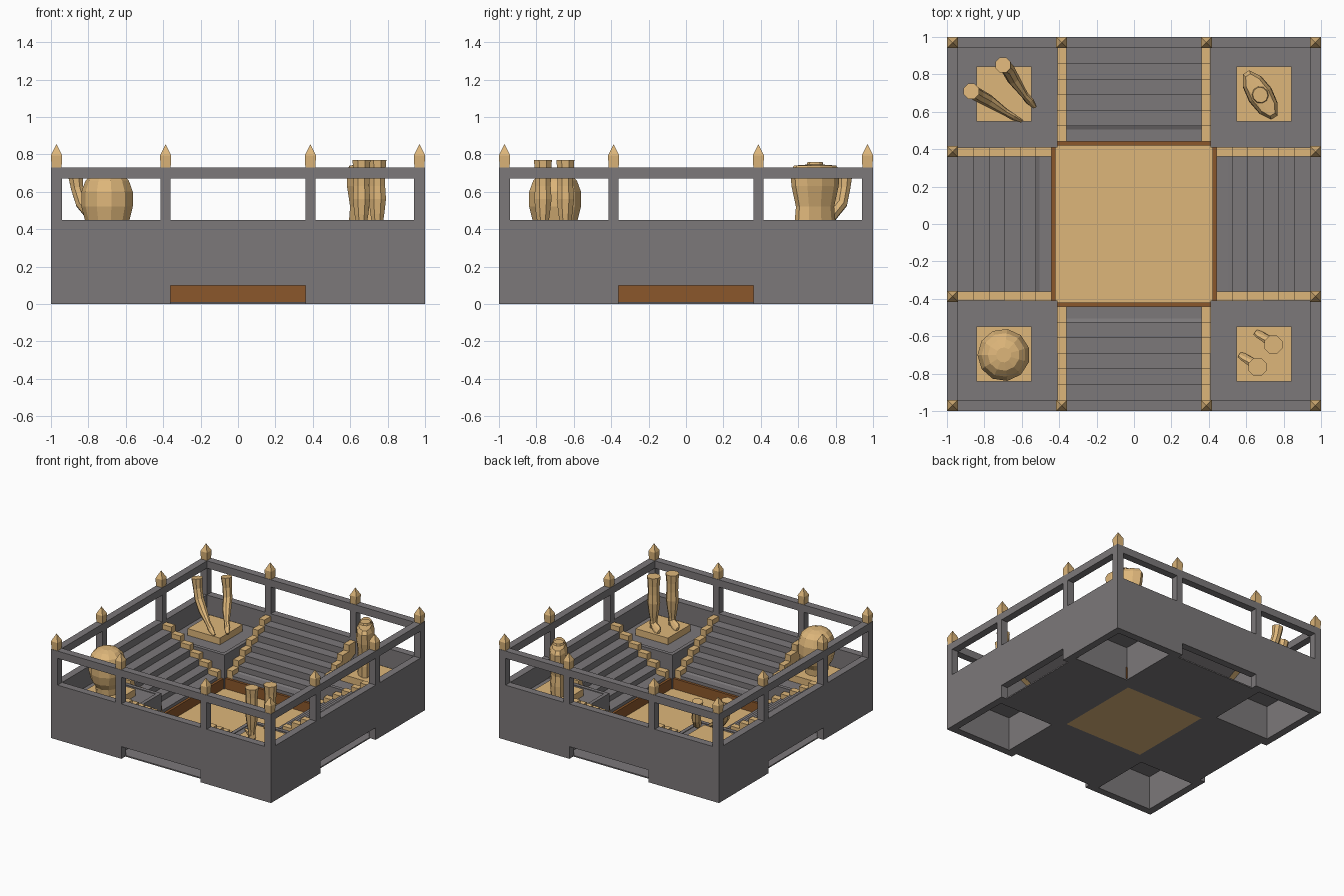
import bpy, bmesh
from math import cos, sin, pi, radians
from mathutils import Vector, Matrix

if "Cube" in bpy.data.objects:
    bpy.data.objects.remove(bpy.data.objects["Cube"])


def material(name, rgb):
    m = bpy.data.materials.new(name)
    m.diffuse_color = (*rgb, 1)
    m.use_nodes = True
    m.node_tree.nodes["Principled BSDF"].inputs["Base Color"].default_value = m.diffuse_color
    return m


STONE = material("stone", (0.2, 0.188, 0.193))
GOLD = material("gold", (0.73, 0.47, 0.195))
BROWN = material("brown", (0.26, 0.096, 0.024))


def finish(name, bm, mat):
    bmesh.ops.recalc_face_normals(bm, faces=bm.faces[:])
    me = bpy.data.meshes.new(name)
    bm.to_mesh(me)
    bm.free()
    me.materials.append(mat)
    ob = bpy.data.objects.new(name, me)
    bpy.context.collection.objects.link(ob)
    return ob


def prism(bm, outline, x0, x1):
    """Extrude a (y, z) outline from x0 to x1."""
    f = bm.faces.new([bm.verts.new((x0, y, z)) for y, z in outline])
    r = bmesh.ops.extrude_face_region(bm, geom=[f])
    vs = [v for v in r["geom"] if isinstance(v, bmesh.types.BMVert)]
    bmesh.ops.translate(bm, verts=vs, vec=(x1 - x0, 0, 0))


def box(bm, x0, x1, y0, y1, z0, z1):
    prism(bm, [(y0, z0), (y1, z0), (y1, z1), (y0, z1)], x0, x1)


def four_sides(name, mat, build):
    """Build a part on the +y side and turn it to all four sides."""
    for k in range(4):
        bm = bmesh.new()
        build(bm)
        bmesh.ops.rotate(bm, verts=bm.verts[:], matrix=Matrix.Rotation(k * pi / 2, 3, 'Z'))
        finish(f"{name}_{k + 1}", bm, mat)


def loft(name, rings, sides=8, turn=0):
    """Skin rings (x, y, z, rx, ry), listed from the top down."""
    bm = bmesh.new()
    pts = [Vector(r[:3]) for r in rings]
    loops = []
    for i, r in enumerate(rings):
        t = pts[min(i + 1, len(pts) - 1)] - pts[max(i - 1, 0)]
        q = Vector((0, 0, -1)).rotation_difference(t)
        spin = Matrix.Rotation(turn, 3, 'Z')
        loops.append([bm.verts.new(pts[i] + q @ (spin @ Vector(
            (r[3] * cos(2 * pi * (j + .5) / sides), r[4] * sin(2 * pi * (j + .5) / sides), 0))))
            for j in range(sides)])
    for a, b in zip(loops, loops[1:]):
        for j in range(sides):
            k = (j + 1) % sides
            bm.faces.new((a[j], a[k], b[k], b[j]))
    bm.faces.new(loops[0])
    bm.faces.new(loops[-1][::-1])
    return finish(name, bm, GOLD)


# Outer walls with a low slot in the middle
def wall(bm):
    box(bm, -1, .94, .94, 1, .10, .45)
    box(bm, -1, -.36, .94, 1, 0, .10)
    box(bm, .36, .94, .94, 1, 0, .10)


# Handrails and their posts
def railing(bm):
    box(bm, -1, .94, .94, 1, .67, .73)
    for x0, x1 in ((-1, -.94), (-.415, -.36), (.36, .415)):
        box(bm, x0, x1, .94, 1, .45, .67)


# Pointed finials above every post
def finials(bm):
    for x in (-.97, -.387, .387):
        rings = [[bm.verts.new((x + sx * r, .97 + sy * r, z))
                  for sx, sy in ((-1, -1), (1, -1), (1, 1), (-1, 1))]
                 for r, z in ((.027, .73), (.03, .795))]
        tip = bm.verts.new((x, .97, .855))
        bm.faces.new(rings[0][::-1])
        for j in range(4):
            k = (j + 1) % 4
            bm.faces.new((rings[0][j], rings[0][k], rings[1][k], rings[1][j]))
            bm.faces.new((rings[1][j], rings[1][k], tip))


# Stairs from the pit up to the wall, hollow underneath
STEPS, RUN, RISE = 6, .5 / 6, .052


def stair_outline(lift):
    pts = [(.44, .10)]
    for i in range(STEPS):
        z = .13 + i * RISE + lift
        pts += [(.44 + i * RUN, z), (.44 + (i + 1) * RUN, z)]
    return pts + [(.94, .33)]


def stairs(bm):
    prism(bm, stair_outline(0), -.36, .36)


def stair_trim(bm):
    prism(bm, stair_outline(.04), -.41, -.36)
    prism(bm, stair_outline(.04), .36, .41)


# Corner platforms, open from below
def platform(bm):
    box(bm, .44, .94, .44, .94, .28, .295)
    box(bm, .41, .44, .41, .94, 0, .30)
    box(bm, .44, .94, .41, .44, 0, .30)


def pedestal(bm):
    box(bm, .548, .842, .548, .842, .295, .35)


def floor(bm):
    box(bm, -.42, .42, .36, .95, 0, .01)


def pit_wall(bm):
    box(bm, -.45, .42, .42, .45, .01, .105)


four_sides("outer_wall", STONE, wall)
four_sides("railing", STONE, railing)
four_sides("finials", GOLD, finials)
four_sides("stairs", STONE, stairs)
four_sides("stair_trim", GOLD, stair_trim)
four_sides("corner_platform", STONE, platform)
four_sides("pedestal", GOLD, pedestal)
four_sides("floor", STONE, floor)
four_sides("pit_wall", BROWN, pit_wall)

# Pit floor
bm = bmesh.new()
box(bm, -.36, .36, -.36, .36, 0, .02)
box(bm, -.42, .42, -.42, .42, .01, .02)
finish("pit_floor", bm, GOLD)

# Head sculpture
loft("head", [(-.697, -.70, z, r, r) for z, r in (
    (.705, .04), (.692, .085), (.66, .118), (.60, .14), (.52, .14),
    (.45, .122), (.40, .09), (.35, .085))], 11)

# Arm sculptures
loft("arm_left", [(-.87, .71, .70, .044, .044), (-.86, .705, .62, .036, .036),
                  (-.835, .69, .54, .036, .036), (-.78, .66, .47, .034, .034),
                  (-.69, .60, .41, .02, .02), (-.65, .575, .385, .026, .016),
                  (-.60, .55, .36, .012, .008)])
loft("arm_right", [(-.70, .85, .70, .044, .044), (-.69, .845, .62, .036, .036),
                   (-.675, .83, .54, .036, .036), (-.645, .775, .47, .034, .034),
                   (-.585, .69, .41, .02, .02), (-.56, .66, .385, .026, .016),
                   (-.53, .625, .36, .012, .008)])

# Leg sculptures with feet
for side, x, y in (("left", .66, -.765), ("right", .745, -.645)):
    loft("leg_" + side, [(x, y, z, r, r) for z, r in (
        (.77, .052), (.70, .046), (.63, .045), (.56, .05), (.48, .04), (.41, .028), (.35, .03))])
    loft("foot_" + side, [(x + .02, y - .015, .38, .026, .028), (x - .03, y + .025, .375, .03, .024),
                          (x - .075, y + .055, .365, .036, .014), (x - .095, y + .068, .362, .025, .01)])

# Torso sculpture
loft("torso", [(.675, .69, z, a, b) for z, a, b in (
    (.76, .042, .04), (.745, .046, .044), (.74, .13, .05), (.71, .15, .066), (.63, .142, .07),
    (.52, .115, .058), (.44, .122, .064), (.35, .12, .06))], 10, radians(122))
